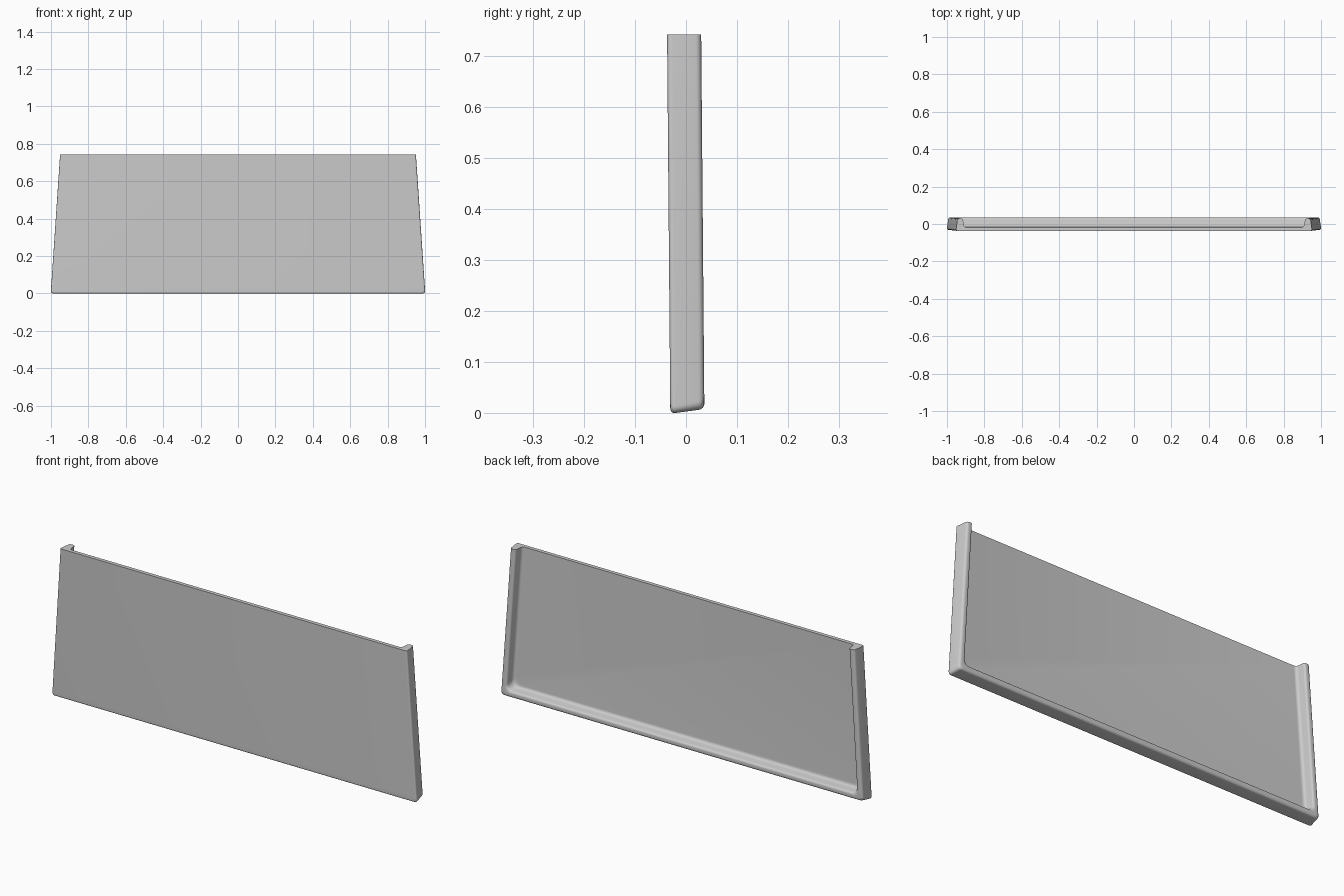
import bpy, bmesh, math
from mathutils import Vector

if "Cube" in bpy.data.objects:
    bpy.data.objects.remove(bpy.data.objects["Cube"])

TOP = 0.743            # height of the open end
HALF = 1.001           # half width at the base
SLOPE = 0.05 / TOP     # inward taper of the sides
LEAN = 0.0085          # slight forward lean


def arc(prev, corner, nxt, r, n=6):
    """Rounded corner between two straight runs."""
    a = corner + (prev - corner).normalized() * r
    b = corner + (nxt - corner).normalized() * r
    out = []
    for i in range(n + 1):
        t = i / n
        w = 0.8 * 2 * t * (1 - t)   # weighted curve, close to a circle
        q = (1 - t) ** 2 + t ** 2 + w
        out.append((a * (1 - t) ** 2 + corner * w + b * t ** 2) / q)
    return out


def outline(d):
    """U-shaped outline (x, z), moved inward by d."""
    r = 0.014 + 0.5 * max(d, 0)
    k = math.sqrt(1 + SLOPE ** 2)
    side = lambda z: HALF - SLOPE * z - d * k
    top, corner = Vector((side(TOP), TOP)), Vector((side(d), d))
    right = [top] + arc(top, corner, Vector((0, d)), r)
    return right + [Vector((-p.x, p.y)) for p in reversed(right)]


# rim cross-section: (inward distance, depth), corners with radii
corners = [((0.1, -0.034), 0), ((-0.0015, -0.034), 0.010), ((0.0075, 0.033), 0.011),
           ((0.036, 0.033), 0.010), ((0.042, -0.015), 0.014), ((0.1, -0.015), 0)]
pts = [Vector(c[0]) for c in corners]
profile = []
for i in range(1, len(pts) - 1):
    profile += arc(pts[i - 1], pts[i], pts[i + 1], corners[i][1])

# tray: nested outlines, joined into a skin
bm = bmesh.new()
rings = []
for d, y in profile:
    rings.append([bm.verts.new((p.x, y - LEAN * (p.y - TOP / 2), p.y)) for p in outline(d)])
for a, b in zip(rings, rings[1:]):
    for i in range(len(a) - 1):
        bm.faces.new((a[i], a[i + 1], b[i + 1], b[i]))
bm.faces.new(rings[0])                                   # front panel
bm.faces.new(rings[-1])                                  # recessed back panel
bm.faces.new([r[0] for r in rings] + [r[-1] for r in reversed(rings)])  # cut top end
bmesh.ops.recalc_face_normals(bm, faces=bm.faces[:])

mesh = bpy.data.meshes.new("tray_panel")
bm.to_mesh(mesh)
bm.free()
tray = bpy.data.objects.new("tray_panel", mesh)
bpy.context.collection.objects.link(tray)

grey = bpy.data.materials.new("light grey")
grey.diffuse_color = (0.6, 0.6, 0.6, 1)
grey.use_nodes = True
grey.node_tree.nodes["Principled BSDF"].inputs["Base Color"].default_value = grey.diffuse_color
mesh.materials.append(grey)

bpy.context.view_layer.objects.active = tray
tray.select_set(True)
bpy.ops.object.shade_smooth_by_angle(angle=math.radians(30))
